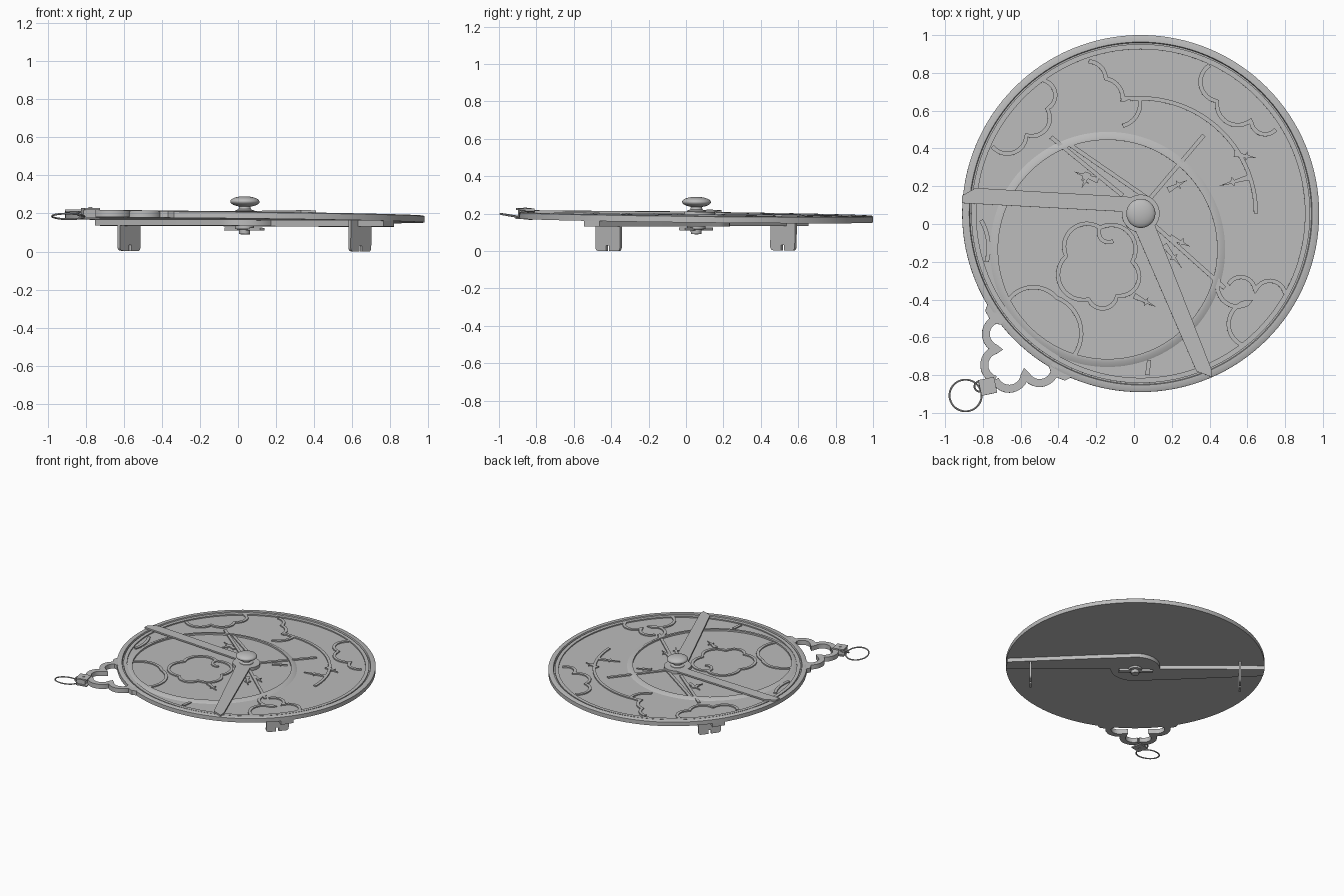
import bpy
import bmesh
from math import sin, cos, atan, pi, radians
from mathutils import Matrix, Vector

old = bpy.data.objects.get("Cube")
if old:
    bpy.data.objects.remove(old, do_unlink=True)

grey = bpy.data.materials.new("plain grey metal")
grey.use_nodes = True
grey.diffuse_color = (0.5, 0.5, 0.5, 1)
shader = next(n for n in grey.node_tree.nodes if n.type == "BSDF_PRINCIPLED")
shader.inputs["Base Color"].default_value = grey.diffuse_color

# The whole instrument leans slightly up toward its suspension bracket
CENTER = Vector((0.035, 0.055, 0))
TO_CENTER = Matrix.Translation(CENTER)
TILT = (Matrix.Translation((0, 0, 0.163)) @ TO_CENTER
        @ Matrix.Rotation(-0.016, 4, Vector((1, -1, 0)).normalized())
        @ TO_CENTER.inverted())
RADIUS = 0.945
PLATE, WEB, RIM = 0.023, 0.032, 0.036
SUNK = PLATE - 0.004


def turned(degrees):
    return TO_CENTER @ Matrix.Rotation(radians(degrees), 4, "Z")


def finish(name, bm, local=None):
    bmesh.ops.recalc_face_normals(bm, faces=bm.faces)
    bm.transform(TILT @ (local or Matrix()))
    mesh = bpy.data.meshes.new(name)
    bm.to_mesh(mesh)
    bm.free()
    mesh.materials.append(grey)
    obj = bpy.data.objects.new(name, mesh)
    bpy.context.collection.objects.link(obj)
    bpy.ops.object.select_all(action="DESELECT")
    obj.select_set(True)
    bpy.context.view_layer.objects.active = obj
    bpy.ops.object.shade_smooth_by_angle(angle=radians(35))


def prism(name, outline, low, high, local=None):
    """Extrude a flat outline upward."""
    bm = bmesh.new()
    face = bm.faces.new([bm.verts.new((x, y, low)) for x, y in outline])
    top = bmesh.ops.extrude_face_region(bm, geom=[face])["geom"]
    bmesh.ops.translate(bm, vec=(0, 0, high - low),
                        verts=[v for v in top if isinstance(v, bmesh.types.BMVert)])
    finish(name, bm, local)


def lathe(name, profile, local=TO_CENTER, closed=False, steps=128):
    """Spin (radius, height) points around a vertical axis."""
    bm = bmesh.new()
    verts = [bm.verts.new((r, 0, z)) for r, z in profile]
    edges = [bm.edges.new(pair) for pair in zip(verts, verts[1:])]
    if closed:
        edges.append(bm.edges.new((verts[-1], verts[0])))
    bmesh.ops.spin(bm, geom=verts + edges, axis=(0, 0, 1), cent=(0, 0, 0),
                   angle=2 * pi, steps=steps)
    bmesh.ops.remove_doubles(bm, verts=bm.verts, dist=1e-5)
    finish(name, bm, local)


def arc(x, y, radius, start, end, steps=8):
    angles = [radians(start + (end - start) * i / steps) for i in range(steps + 1)]
    return [(x + radius * cos(a), y + radius * sin(a)) for a in angles]


def lobes(bulge, cusps, steps=12):
    """Chain of circular lobes between cusps; positive bulges to the left."""
    path = [Vector(cusps[0])]
    half = 2 * atan(2 * bulge)
    for start, end in zip(cusps, cusps[1:]):
        start, end = Vector(start), Vector(end)
        chord = (end - start) / 2
        side = Vector((-chord.y, chord.x))
        for i in range(1, steps + 1):
            a = half * (2 * i / steps - 1)
            path.append(start + chord + chord * (sin(a) / sin(half))
                        + side * ((cos(a) - cos(half)) / sin(half)))
    return path


def strip(name, points, width=0.022, low=SUNK, high=WEB, local=None):
    """Flat band of constant width following a path."""
    path = [Vector(p) for p in points]
    bm = bmesh.new()
    rings = []
    for i, p in enumerate(path):
        d = (path[min(i + 1, len(path) - 1)] - path[max(i - 1, 0)]).normalized()
        n = Vector((-d.y, d.x)) * width / 2
        rings.append([bm.verts.new((q.x, q.y, z)) for q, z in
                      ((p - n, low), (p + n, low), (p + n, high), (p - n, high))])
    for r, s in zip(rings, rings[1:]):
        for i in range(4):
            bm.faces.new((r[i - 1], r[i], s[i], s[i - 1]))
    bm.faces.new(rings[0])
    bm.faces.new(rings[-1])
    finish(name, bm, local)


def wire_ring(name, center, radius, lean):
    lathe(name, arc(radius, 0, 0.005, 0, 315, 7),
          Matrix.Translation(center) @ Matrix.Rotation(lean, 4, "X"), True, 48)


# Body plate with raised limb
lathe("body_plate", [(0, 0), (RADIUS, 0), (RADIUS, WEB), (RADIUS - 0.006, RIM),
                     (0.908, RIM), (0.904, PLATE), (0, PLATE)])

# Rings of the pierced web
lathe("web_outer_ring", [(0.87, SUNK), (0.87, WEB), (0.897, WEB), (0.897, SUNK)], closed=True)
lathe("ecliptic_ring", [(0.58, SUNK), (0.58, RIM), (0.598, RIM), (0.63, SUNK)],
      Matrix.Translation((-0.14, -0.135, 0)), True)

# Scrolled tracery of the web
strip("equator_band", arc(*CENTER.xy, 0.61, 0, 95, 40))
strip("top_scroll", lobes(0.2, [(-0.24, 0.86), (-0.15, 0.77), (-0.06, 0.65), (0, 0.66)]))
strip("top_hook", lobes(0.2, [(0.03, 0.66), (-0.06, 0.52)]))
strip("upper_right_scroll",
      lobes(-0.35, [(0.4, 0.84), (0.44, 0.65), (0.62, 0.55), (0.75, 0.5)]))
strip("upper_left_scroll",
      lobes(0.35, [(-0.48, 0.76), (-0.46, 0.61), (-0.57, 0.47), (-0.75, 0.41)]))
strip("center_scroll",
      lobes(-0.38, [(-0.18, -0.02), (-0.36, -0.17), (-0.24, -0.4), (-0.09, -0.38),
                    (-0.01, -0.2), (-0.18, -0.02), (-0.11, -0.09)]))
strip("lower_left_scroll", lobes(0.25, [(-0.67, -0.41), (-0.41, -0.39), (-0.32, -0.7)]))
strip("lower_right_scroll", lobes(-0.4, [(0.45, -0.29), (0.62, -0.41), (0.57, -0.64)]))
strip("lower_right_curl", lobes(0.4, [(0.5, -0.32), (0.64, -0.36), (0.8, -0.37)]))
strip("left_stem", lobes(0.1, [(-0.81, 0.02), (-0.78, -0.2)]))

# Straight bars of the web
strip("horizon_bar_upper", [(-0.44, 0.46), (-0.06, 0.15)])
strip("horizon_bar_lower", [(-0.34, 0.42), (0.08, 0.13)])
strip("horizon_bar_right", [(0.1, 0), (0.48, -0.34)])
strip("meridian_bar", [(0.08, 0.13), (0.37, 0.47)])
strip("bottom_tie", [(0.08, -0.72), (0.07, -0.8)])

# Star pointers: slim barbed spikes given by base, heading and length
for x, y, heading, length in ((0.62, 0.25, 196, 0.18), (0.53, 0.37, 350, 0.12),
                              (0.18, 0.18, 27, 0.11), (0.19, -0.07, 335, 0.12),
                              (0.16, -0.11, 307, 0.15), (-0.19, 0.23, 160, 0.14),
                              (-0.24, 0.27, 245, 0.09), (0, -0.38, 333, 0.13)):
    edge = [(0, 0.016), (length / 2, 0.008), (length * 0.55, 0.025), (length * 0.62, 0.007)]
    prism("star_pointer", edge + [(length, 0)] + [(u, -v) for u, v in reversed(edge)],
          SUNK, WEB, Matrix.Translation((x, y, 0)) @ Matrix.Rotation(radians(heading), 4, "Z"))

# Bent rule lying on the face, with two arms and a round hub
RULE_TOP = RIM + 0.012
prism("rule_long_arm", [(0.03, 0.14), (-0.84, 0.19), (-0.91, 0.15), (-0.91, 0.11), (0.03, 0.06)],
      RIM, RULE_TOP)
prism("rule_short_arm", [(0, -0.02), (0.33, -0.78), (0.41, -0.81), (0.41, -0.77), (0.1, 0.02)],
      RIM, RULE_TOP)
lathe("rule_hub", [(0, PLATE), (0.1, PLATE), (0.1, RULE_TOP), (0, RULE_TOP)])

# Central pin with a mushroom knob on top and a plug beneath
cap = [(0.077 * cos(a), 0.099 + 0.028 * sin(a)) for a in (pi * i / 24 for i in range(-9, 12))]
lathe("center_knob", [(0, 0.04), (0.052, 0.04), (0.05, 0.052), (0.032, 0.06)] + cap
      + [(0, 0.127)], steps=48)
lathe("center_plug", [(0, -0.03), (0.05, -0.03), (0.05, -0.045), (0.03, -0.048),
                      (0.028, -0.072), (0, -0.074)], steps=32)

# Back sighting bar: two counterchanged arms; local x runs along the sight line
BAR = turned(-39.5)
prism("locking_wedge", [(-0.13, -0.01), (0.12, -0.02), (0.12, 0.02), (-0.13, 0.01)],
      -0.052, -0.038, BAR)
arm = [(0, 0), (RADIUS, 0), (0.935, 0.1), (0.25, 0.16)] + arc(0, 0, 0.18, 75, 180, 14)
# Upright sight vane with rounded lower corners and a slot
half, drop, bend, slot = 0.085, 0.1615, 0.02, 0.01
vane = ([(-half, 0.02), (half, 0.02)] + arc(half - bend, bend - drop, bend, 0, -90)
        + [(slot, -drop), (slot, 0.03 - drop), (-slot, 0.03 - drop), (-slot, -drop)]
        + arc(bend - half, bend - drop, bend, -90, -180))
for side, sign in (("right", 1), ("left", -1)):
    prism("sight_bar_" + side, [(x * sign, y * sign) for x, y in arm], -0.03, 0, BAR)
    upright = (Matrix.Translation((0.765 * sign, 0.025 * sign, 0))
               @ Matrix.Rotation(pi / 2, 4, "Z") @ Matrix.Rotation(pi / 2, 4, "X"))
    prism("sight_vane_" + side, vane, -0.008, 0.008, BAR @ upright)

# Lobed suspension bracket; local x points outward from the rim
BRACKET = turned(228.8)
for side, sign in (("right", 1), ("left", -1)):
    cusps = [(0.915, 0.2 * sign), (1.035, 0.09 * sign), (1.17, 0)]
    strip("bracket_lobe_" + side, lobes(0.42 * sign, cusps), 0.042, 0, RIM, BRACKET)
    foot = [(0.9, 0.17), (0.93, 0.17), (0.955, 0.21), (0.93, 0.28), (0.88, 0.3)]
    prism("bracket_foot_" + side, [(x, y * sign) for x, y in foot], 0, RIM, BRACKET)

# Shackle with rivet, small link and hanging ring
SHACKLE = Matrix.Translation((-0.775, -0.86, 0)) @ Matrix.Rotation(radians(12), 4, "Z")
tab = arc(0, 0, 0.06, 45, 315, 3)
prism("shackle_lower", tab, -0.012, -0.003, SHACKLE)
prism("shackle_upper", tab, RIM, RIM + 0.01, SHACKLE)
prism("shackle_neck", [(x * 0.8 - 0.01, y * 0.7) for x, y in tab], -0.003, RIM, SHACKLE)
prism("shackle_rivet", arc(0, 0, 0.01, 0, 330, 11), -0.014, RIM + 0.014, SHACKLE)
wire_ring("small_link", (-0.815, -0.86, 0.015), 0.03, 0.4)
wire_ring("hanging_ring", (-0.892, -0.908, 0), 0.085, -0.16)
